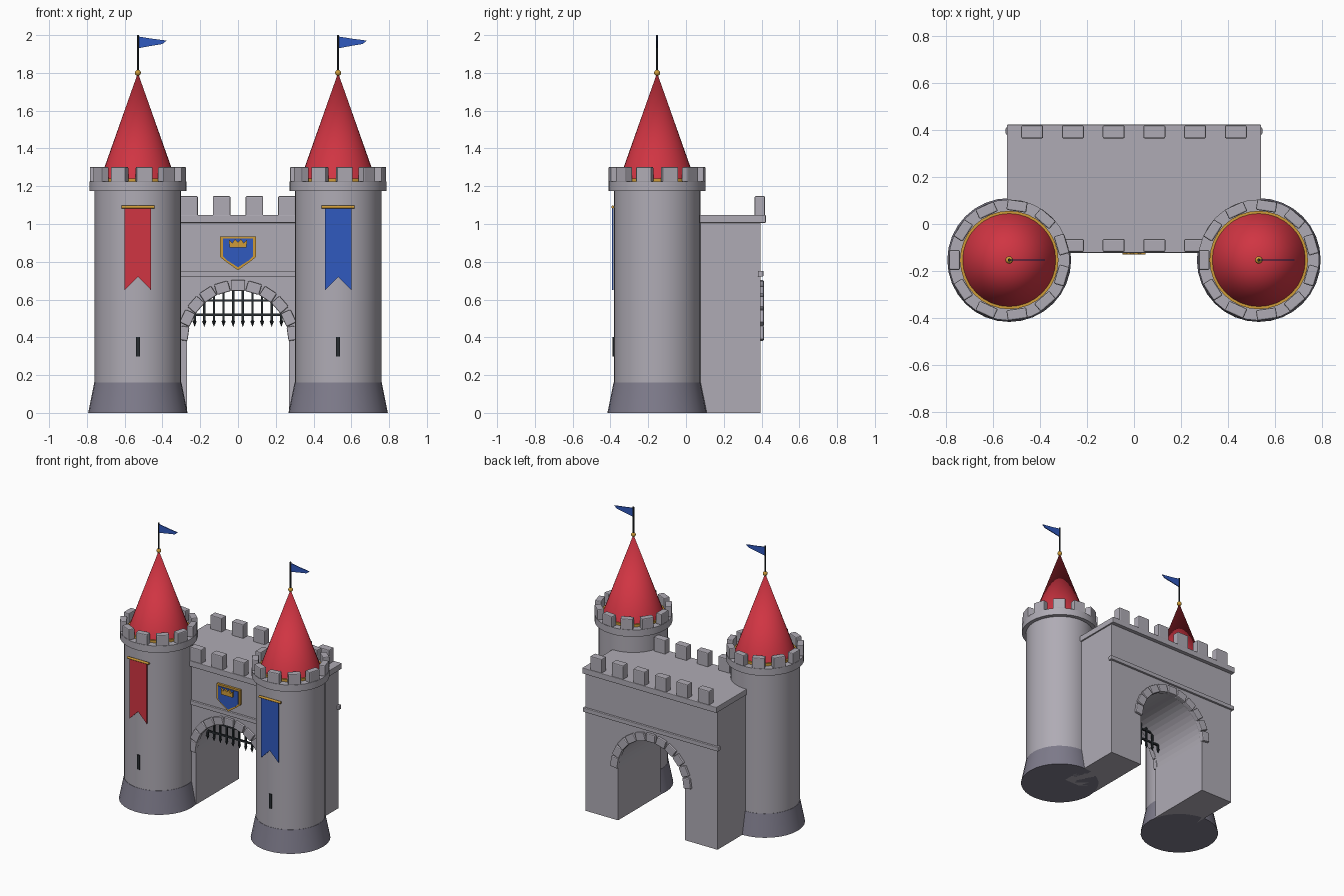
import bpy, bmesh
from math import sin, cos, pi, radians
from mathutils import Matrix

cube = bpy.data.objects.get("Cube")
if cube:
    bpy.data.objects.remove(cube, do_unlink=True)


def material(name, rgb):
    m = bpy.data.materials.new(name)
    m.use_nodes = True
    m.diffuse_color = (*rgb, 1)
    m.node_tree.nodes["Principled BSDF"].inputs["Base Color"].default_value = (*rgb, 1)
    return m


STONE = material("grey stone", (0.43, 0.41, 0.46))
DARK_STONE = material("dark stone", (0.21, 0.20, 0.26))
RED = material("red", (0.63, 0.035, 0.055))
BLUE = material("blue", (0.03, 0.10, 0.52))
GOLD = material("gold", (0.62, 0.33, 0.04))
IRON = material("dark iron", (0.02, 0.025, 0.03))


def finish(name, bm, mat, loc=(0, 0, 0), smooth=False):
    bmesh.ops.remove_doubles(bm, verts=bm.verts, dist=1e-5)
    bmesh.ops.recalc_face_normals(bm, faces=bm.faces)
    mesh = bpy.data.meshes.new(name)
    bm.to_mesh(mesh)
    bm.free()
    mesh.materials.append(mat)
    if smooth:
        mesh.polygons.foreach_set("use_smooth", [True] * len(mesh.polygons))
        mesh.set_sharp_from_angle(angle=radians(35))
    ob = bpy.data.objects.new(name, mesh)
    ob.location = loc
    bpy.context.collection.objects.link(ob)
    return ob


def box(name, size, loc, mat, bevel=0, rot=(0, 0, 0)):
    bm = bmesh.new()
    bmesh.ops.create_cube(bm, size=1, matrix=Matrix.Diagonal((*size, 1)))
    ob = finish(name, bm, mat, loc)
    ob.rotation_euler = rot
    if bevel:
        mod = ob.modifiers.new("chamfer", 'BEVEL')
        mod.width = bevel
        mod.segments = 2
    return ob


def prism(name, outline, y0, y1, mat, loc=(0, 0, 0)):
    """Extrude an x-z outline from y0 to y1."""
    bm = bmesh.new()
    face = bm.faces.new([bm.verts.new((x, y0, z)) for x, z in outline])
    new = bmesh.ops.extrude_face_region(bm, geom=[face])["geom"]
    bmesh.ops.translate(bm, vec=(0, y1 - y0, 0),
                        verts=[v for v in new if isinstance(v, bmesh.types.BMVert)])
    return finish(name, bm, mat, loc)


def lathe(name, profile, loc, mat, sides=32):
    """Spin an r-z profile around the vertical axis."""
    bm = bmesh.new()
    verts = [bm.verts.new((r, 0, z)) for r, z in profile]
    edges = [bm.edges.new(p) for p in zip(verts, verts[1:])]
    bmesh.ops.spin(bm, geom=verts + edges, axis=(0, 0, 1), cent=(0, 0, 0),
                   angle=2 * pi, steps=sides)
    return finish(name, bm, mat, loc, smooth=True)


def cylinder(name, r, z0, z1, loc, mat, sides=32):
    return lathe(name, [(0, z0), (r, z0), (r, z1), (0, z1)], loc, mat, sides)


def ball(name, r, loc, mat):
    bm = bmesh.new()
    bmesh.ops.create_uvsphere(bm, u_segments=16, v_segments=8, radius=r)
    return finish(name, bm, mat, loc, smooth=True)


# Towers
TX, TY = 0.53, -0.153
for side, s, cloth in (("right", -1, RED), ("left", 1, BLUE)):
    c = (s * TX, TY, 0)
    lathe(side + "_tower_plinth", [(0, 0), (0.263, 0), (0.231, 0.16), (0, 0.16)], c, DARK_STONE)
    cylinder(side + "_tower_wall", 0.229, 0.15, 1.18, c, STONE)
    cylinder(side + "_tower_collar", 0.257, 1.175, 1.225, c, STONE)
    for k in range(11):
        a = (k + 0.5) * 2 * pi / 11
        box(side + "_tower_merlon", (0.045, 0.085, 0.08),
            (c[0] + 0.232 * cos(a), TY + 0.232 * sin(a), 1.262), STONE, 0.006, (0, 0, a))
    cylinder(side + "_roof_trim", 0.209, 1.22, 1.242, c, GOLD)
    lathe(side + "_roof", [(0, 1.235), (0.2, 1.235), (0, 1.8)], c, RED)
    ball(side + "_finial", 0.016, (c[0], TY, 1.8), GOLD)
    cylinder(side + "_flagpole", 0.006, 1.79, 2.0, c, IRON, 10)
    prism(side + "_flag", [(0, 1.993), (0.075, 1.981), (0.152, 1.971), (0.13, 1.953),
                           (0.07, 1.943), (0, 1.93)], -0.003, 0.003, BLUE, c)
    # Banner with swallowtail, rod and arrow slit
    prism(side + "_banner", [(-0.07, 1.09), (0.07, 1.09), (0.07, 0.65), (0, 0.72),
                             (-0.07, 0.65)], -0.239, -0.231, cloth, c)
    rod = cylinder(side + "_banner_rod", 0.008, -0.087, 0.087, (c[0], TY - 0.235, 1.09), GOLD, 12)
    rod.rotation_euler = (0, pi / 2, 0)
    box(side + "_arrow_slit", (0.02, 0.02, 0.105), (c[0], TY - 0.226, 0.35), IRON)

# Gatehouse walls: piers, arched middle, upper wall
Y0, Y1 = -0.095, 0.395
YM, DEPTH = (Y0 + Y1) / 2, Y1 - Y0
SPRING, RADIUS = 0.38, 0.27
for side, s in (("right", -1), ("left", 1)):
    box(side + "_gate_pier", (0.26, DEPTH, 1.01), (s * 0.4, YM, 0.505), STONE)
arch = [(RADIUS * cos(pi * i / 24), SPRING + RADIUS * sin(pi * i / 24)) for i in range(25)]
prism("gate_arch", arch + [(-RADIUS, 0.69), (RADIUS, 0.69)], Y0, Y1, STONE)
box("upper_wall", (0.54, DEPTH, 0.32), (0, YM, 0.85), STONE)
box("cornice", (1.08, 0.545, 0.042), (0, YM, 1.027), STONE, 0.004)

# String courses, arch stones and battlements on both faces
for face, y, d, cols in (("front", Y0, -1, 4), ("back", Y1, 1, 6)):
    box(face + "_string_course", (1.09, 0.03, 0.03), (0, y, 0.737), STONE, 0.004)
    for k in range(11):
        a = (k + 0.5) * pi / 11
        r = RADIUS + 0.024
        box(face + "_arch_stone", (0.058, 0.035, 0.075),
            (r * cos(a), y, SPRING + r * sin(a)), STONE, 0.006, (0, -a, 0))
    for k in range(cols):
        box(face + "_merlon", (0.093, 0.055, 0.105),
            ((k - (cols - 1) / 2) * 0.173, YM + d * 0.241, 1.095), STONE, 0.006)

# Portcullis
GY = -0.02
for k in range(10):
    x = (k - 4.5) * 0.051
    box("portcullis_bar", (0.012, 0.012, 0.19), (x, GY, 0.575), IRON)
    lathe("portcullis_spike", [(0, 0.455), (0.011, 0.485), (0, 0.495)], (x, GY, 0), IRON, 8)
for z in (0.52, 0.595):
    box("portcullis_rail", (0.5, 0.012, 0.012), (0, GY, z), IRON)


# Shield with crown
def shield(name, w, top, shoulder, tip, y, mat):
    prism(name, [(-w, top), (w, top), (w, shoulder), (w * 0.75, shoulder - 0.02), (0, tip),
                 (-w * 0.75, shoulder - 0.02), (-w, shoulder)], Y0, y, mat)


shield("shield_border", 0.094, 0.935, 0.825, 0.755, -0.111, GOLD)
shield("shield_field", 0.08, 0.922, 0.829, 0.771, -0.117, BLUE)
half = [(0.045, 0.875), (0.048, 0.918), (0.03, 0.9), (0.016, 0.921)]
prism("crown", half + [(0, 0.902)] + [(-x, z) for x, z in reversed(half)], -0.115, -0.13, GOLD)
